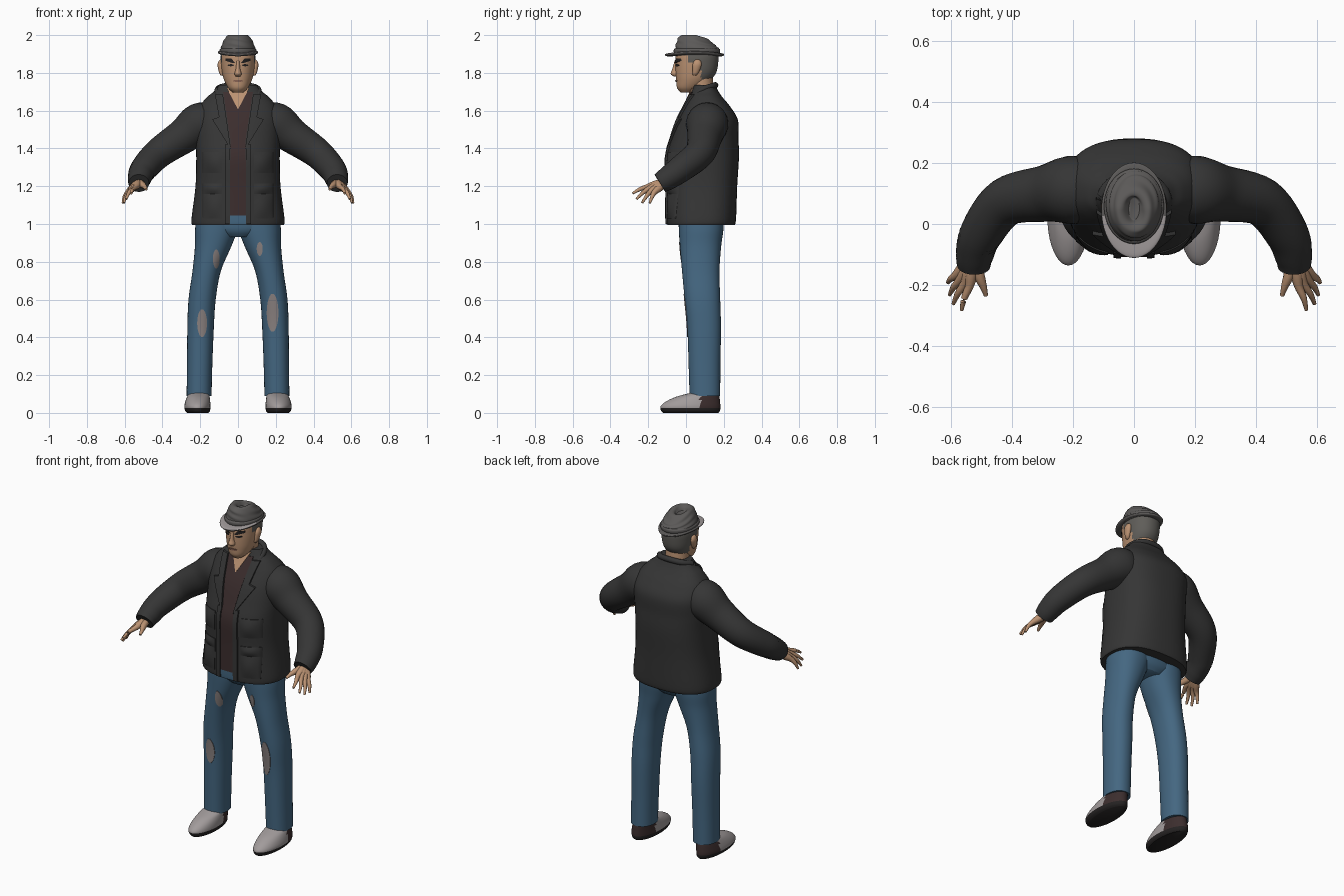
import bpy, bmesh, math
from mathutils import Vector

if "Cube" in bpy.data.objects:
    bpy.data.objects.remove(bpy.data.objects["Cube"])


def material(name, r, g, b):
    m = bpy.data.materials.new(name)
    m.diffuse_color = (r, g, b, 1)
    m.use_nodes = True
    m.node_tree.nodes["Principled BSDF"].inputs["Base Color"].default_value = m.diffuse_color
    return m


JACKET = material("charcoal cloth", .036, .036, .036)
SHIRT = material("dark brown", .045, .027, .027)
DENIM = material("blue denim", .058, .135, .22)
WORN = material("worn grey", .26, .225, .22)
PALE = material("pale grey", .36, .33, .33)
SKIN = material("skin", .50, .29, .17)
HAIR = material("grey hair", .115, .11, .10)
HAT = material("hat grey", .105, .10, .097)
DARK = material("near black", .018, .016, .016)
LIP = material("lip brown", .26, .13, .09)


def spline(keys, steps=6):
    """Catmull-Rom through rows of numbers."""
    out = []
    k = [keys[0]] + list(keys) + [keys[-1]]
    for i in range(1, len(k) - 2):
        for s in range(steps):
            t = s / steps
            out.append([.5 * (2 * b + (c - a) * t + (2 * a - 5 * b + 4 * c - d) * t * t
                              + (3 * b - a - 3 * c + d) * t ** 3)
                        for a, b, c, d in zip(k[i - 1], k[i], k[i + 1], k[i + 2])])
    return out + [list(keys[-1])]


def skin(name, rings, mats, rule=None, angle=50):
    """Bridge closed rings of points, cap the ends, colour by a rule."""
    bm = bmesh.new()
    rows = [[bm.verts.new(p) for p in ring] for ring in rings]
    n = len(rows[0])
    for a, b in zip(rows, rows[1:]):
        for i in range(n):
            bm.faces.new((a[i], a[(i + 1) % n], b[(i + 1) % n], b[i]))
    bm.faces.new(rows[0])
    bm.faces.new(rows[-1])
    bmesh.ops.recalc_face_normals(bm, faces=bm.faces)
    for f in bm.faces:
        f.smooth = True
        if rule:
            f.material_index = rule(f.calc_center_median(), f.normal)
    me = bpy.data.meshes.new(name)
    bm.to_mesh(me)
    bm.free()
    me.set_sharp_from_angle(angle=math.radians(angle))
    for m in mats:
        me.materials.append(m)
    ob = bpy.data.objects.new(name, me)
    bpy.context.collection.objects.link(ob)
    return ob


def loft(name, keys, mats, rule=None, segs=40, steps=6, power=2.0, bend=None):
    """Stack of superellipses; each key is z, cx, cy, rx, ry."""
    rings = []
    for z, cx, cy, rx, ry in spline(keys, steps):
        ring = []
        for i in range(segs):
            a = 2 * math.pi * i / segs
            c, s = math.cos(a), math.sin(a)
            p = Vector((cx + rx * math.copysign(abs(c) ** (2 / power), c),
                        cy + ry * math.copysign(abs(s) ** (2 / power), s), z))
            ring.append(bend(p) if bend else p)
        rings.append(ring)
    return skin(name, rings, mats, rule)


def tube(name, keys, mat, segs=20, steps=6):
    """Round tube along a path; each key is x, y, z, radius."""
    pts = spline(keys, steps)
    rings = []
    for i, p in enumerate(pts):
        d = Vector(pts[min(i + 1, len(pts) - 1)][:3]) - Vector(pts[max(i - 1, 0)][:3])
        u = d.cross(Vector((.3, 1, .5))).normalized()
        v = d.cross(u).normalized()
        rings.append([Vector(p[:3]) + p[3] * (u * math.cos(a) + v * math.sin(a))
                      for a in (2 * math.pi * j / segs for j in range(segs))])
    return skin(name, rings, [mat])


def front(keys, power, x, z):
    """Height-interpolated front surface of a loft."""
    rows = spline(keys, 6)
    for a, b in zip(rows, rows[1:]):
        if a[0] <= z <= b[0]:
            t = (z - a[0]) / max(b[0] - a[0], 1e-6)
            _, cx, cy, rx, ry = [p + (q - p) * t for p, q in zip(a, b)]
            q = min(abs((x - cx) / rx), .98)
            return cy - ry * (1 - q ** power) ** (1 / power)
    return rows[-1][2] - rows[-1][4]


def plate(name, body, power, z0, z1, edges, mat, off=.004, bulge=0, rows=12, cols=8):
    """Thin plate following the front of a loft between edges(t)."""
    rings = []
    for r in range(rows + 1):
        t = r / rows
        z = z0 + (z1 - z0) * t
        a, b = edges(t)
        out, back = [], []
        for c in range(cols + 1):
            u = c / cols
            x = a + (b - a) * u
            y = front(body, power, x, z)
            out.append(Vector((x, y - off - bulge * math.sin(math.pi * u) * math.sin(math.pi * t), z)))
            back.append(Vector((x, y + .003, z)))
        rings.append(out + back[::-1])
    return skin(name, rings, [mat])


def oval(cx, w):
    return lambda t: (cx - w * math.sqrt(max(1 - (2 * t - 1) ** 2, .05)),
                      cx + w * math.sqrt(max(1 - (2 * t - 1) ** 2, .05)))


def band(s, x0, x1):
    return lambda t: (s * x0, s * x1)


# Jacket body
TORSO = [(.995, 0, .08, .243, .178), (1.03, 0, .082, .246, .183), (1.2, 0, .085, .225, .186),
         (1.35, 0, .088, .221, .192), (1.45, 0, .1, .224, .178), (1.55, 0, .115, .225, .160),
         (1.62, 0, .112, .205, .123), (1.67, 0, .104, .165, .090), (1.70, 0, .1, .13, .073),
         (1.735, 0, .097, .10, .058)]
TP = 2.5
loft("jacket_body", TORSO, [JACKET], segs=56, power=TP)


# Shirt, bare throat and waistband showing in the opening
def shirt_half(t):
    return .047 - .008 * t / .6 if t < .6 else .039 + .04 * (t - .6) / .4


plate("shirt", TORSO, TP, 1.045, 1.70, lambda t: (-shirt_half(t), shirt_half(t)), SHIRT, .004, rows=24)
plate("waistband", TORSO, TP, .997, 1.045, band(1, -.045, .045), DENIM, .004)
plate("throat", TORSO, TP, 1.61, 1.72, lambda t: (-.002 - .058 * t, .002 + .058 * t), SKIN, .008)

# Collar roll around the neck
tube("collar", [(-.10, .035, 1.665, .012), (-.108, .085, 1.71, .016), (-.07, .14, 1.73, .016),
                (0, .155, 1.735, .016), (.07, .14, 1.73, .016), (.108, .085, 1.71, .016),
                (.10, .035, 1.665, .012)], JACKET)

# Trousers: hips first, legs below
HIPS = [(.93, 0, .08, .11, .09), (.96, 0, .08, .19, .112), (1.0, 0, .08, .226, .12), (1.08, 0, .08, .215, .12)]
loft("hips", HIPS, [DENIM])


def leg_keys(s):
    return [(z, s * cx, cy, rx, ry) for z, cx, cy, rx, ry in (
        (.09, .206, .10, .066, .081), (.25, .203, .098, .067, .084), (.45, .198, .096, .070, .089),
        (.60, .190, .087, .072, .094), (.75, .166, .078, .075, .099), (.88, .132, .077, .096, .109),
        (.97, .115, .08, .112, .118), (1.04, .11, .08, .11, .118))]


def shoe_colour(c, n):
    return 2 if c.z < .028 else 1 if c.y > .075 else 0


FINGERS = [("index", .540, -.205, 1.197, .565, -.282, 1.162), ("middle", .556, -.196, 1.187, .592, -.262, 1.132),
           ("ring", .571, -.183, 1.177, .604, -.232, 1.112), ("little", .583, -.167, 1.168, .610, -.192, 1.110)]

for s, side in ((-1, "right"), (1, "left")):
    loft("leg_" + side, leg_keys(s), [DENIM], power=2.2)
    # Shoe with dark sole and brown heel
    loft("shoe_" + side, [(0, s * .212, .025, .056, .145), (.012, s * .214, .024, .066, .156),
                          (.035, s * .215, .024, .069, .158), (.06, s * .213, .037, .066, .143),
                          (.085, s * .21, .062, .060, .115), (.105, s * .206, .095, .054, .077),
                          (.115, s * .206, .10, .05, .07)], [PALE, SHIRT, DARK], shoe_colour)
    # Sleeve
    tube("sleeve_" + side, [(s * .12, .11, 1.54, .09), (s * .20, .112, 1.53, .112), (s * .29, .10, 1.465, .093),
                            (s * .42, .072, 1.375, .080), (s * .50, -.03, 1.29, .071),
                            (s * .522, -.10, 1.24, .062), (s * .525, -.138, 1.216, .054)], JACKET, 28)
    # Hand: fingers run back to the wrist and overlap into the palm
    for name, kx, ky, kz, tx, ty, tz in FINGERS:
        tube(f"{name}_finger_{side}",
             [(s * .524, -.11, 1.222, .024), (s * (.4 * .524 + .6 * kx), -.044 + .6 * ky, .489 + .6 * kz, .021),
              (s * kx, ky, kz, .0145), (s * (kx + tx) / 2 + s * .004, (ky + ty) / 2, (kz + tz) / 2 + .005, .0105),
              (s * tx, ty, tz, .006)], SKIN, 10, 4)
    tube("thumb_" + side, [(s * .52, -.12, 1.22, .02), (s * .507, -.17, 1.208, .018),
                           (s * .494, -.205, 1.197, .012), (s * .485, -.235, 1.183, .007)], SKIN, 10, 4)

    # Lapel with a notch, front edge and pockets
    def lapel(t, s=s):
        inner = .038 + .042 * t
        outer = inner + .003 + (.078 * t / .58 if t < .58 else .035 + .01 * (t - .58))
        return s * inner, s * outer

    plate("lapel_" + side, TORSO, TP, 1.40, 1.685, lapel, JACKET, .012, rows=24)
    plate("front_edge_" + side, TORSO, TP, 1.0, 1.42, band(s, .042, .068), JACKET, .010)
    for label, z0, z1 in (("lower_pocket_", 1.03, 1.16), ("pocket_flap_", 1.16, 1.215), ("chest_fold_", 1.27, 1.38)):
        plate(label + side, TORSO, TP, z0, z1, band(s, .085, .19), JACKET, .004, .010)

    # Ear, brow and eye
    loft("ear_" + side, [(1.785, s * .083, .045, .006, .008), (1.80, s * .088, .05, .012, .016),
                         (1.84, s * .093, .058, .015, .024), (1.862, s * .092, .06, .011, .018),
                         (1.87, s * .09, .06, .005, .008)], [SKIN], segs=16)

# Worn patches on the jeans
for i, (s, x, z, w, h) in enumerate(((1, .115, .868, .016, .037), (1, .183, .53, .031, .10),
                                     (-1, -.115, .815, .018, .05), (-1, -.19, .475, .026, .073))):
    plate(f"worn_patch_{i + 1}", leg_keys(s), 2.2, z - h, z + h, oval(x, w), WORN, .003, rows=16)

# Neck and head, hair by position
loft("neck", [(1.58, 0, .09, .07, .06), (1.68, 0, .085, .066, .062), (1.80, 0, .075, .066, .065)], [SKIN])
HEAD = [(1.695, 0, .005, .026, .032), (1.72, 0, .015, .052, .062), (1.76, 0, .038, .073, .09),
        (1.80, 0, .052, .084, .107), (1.85, 0, .057, .090, .113), (1.90, 0, .058, .090, .112),
        (1.94, 0, .058, .07, .09)]
loft("head", HEAD, [SKIN, HAIR],
     lambda c, n: int((c.z > 1.765 and c.y > .078) or (c.z > 1.855 and c.y > .015)), segs=48, steps=8, power=2.15)
loft("nose", [(1.782, 0, -.055, .012, .012), (1.795, 0, -.057, .019, .024), (1.82, 0, -.055, .012, .018),
              (1.865, 0, -.05, .008, .01)], [SKIN], segs=16)
for s, side in ((-1, "right"), (1, "left")):
    plate("brow_" + side, HEAD, 2.15, 1.852, 1.876,
          lambda t, s=s: (s * (.014 + .022 * t), s * (.030 + .036 * min(1, t * 2))), DARK, .005)
    plate("eye_" + side, HEAD, 2.15, 1.835, 1.846, oval(s * .038, .017), DARK, .003)
plate("mouth", HEAD, 2.15, 1.752, 1.763, oval(0, .028), LIP, .005)

# Hat: brim, band and crown with a pinched top, lower at the back
loft("hat_brim", [(1.893, 0, .05, .07, .09), (1.892, 0, .046, .098, .145), (1.899, 0, .045, .107, .156),
                  (1.907, 0, .046, .10, .147), (1.911, 0, .05, .07, .09)], [HAT, PALE],
     lambda c, n: int(n.z > .4 and c.y < .03), segs=48,
     bend=lambda p: Vector((p.x, p.y, p.z + .012 * (abs(p.x) / .1) ** 2 - .004)))


def crown_shape(p):
    drop = max(0, p.y - .05) * .28 * max(0, min(1, (p.z - 1.93) / .05))
    fold = .0025 * math.sin(p.z * 190 + p.x * 40 + p.y * 25)
    return Vector((p.x * (1 + fold * 8), p.y + fold, p.z - drop))


loft("hat_crown", [(1.893, 0, .058, .093, .117), (1.93, 0, .058, .091, .115), (1.965, 0, .055, .079, .104),
                   (1.99, 0, .048, .064, .086), (2.0, 0, .044, .05, .068), (1.995, 0, .045, .034, .05),
                   (1.975, 0, .05, .018, .034)], [HAT], segs=48, bend=crown_shape)
loft("hat_band", [(1.903, 0, .058, .094, .119), (1.912, 0, .058, .098, .123), (1.924, 0, .058, .097, .122),
                  (1.93, 0, .058, .09, .114)], [HAT])
